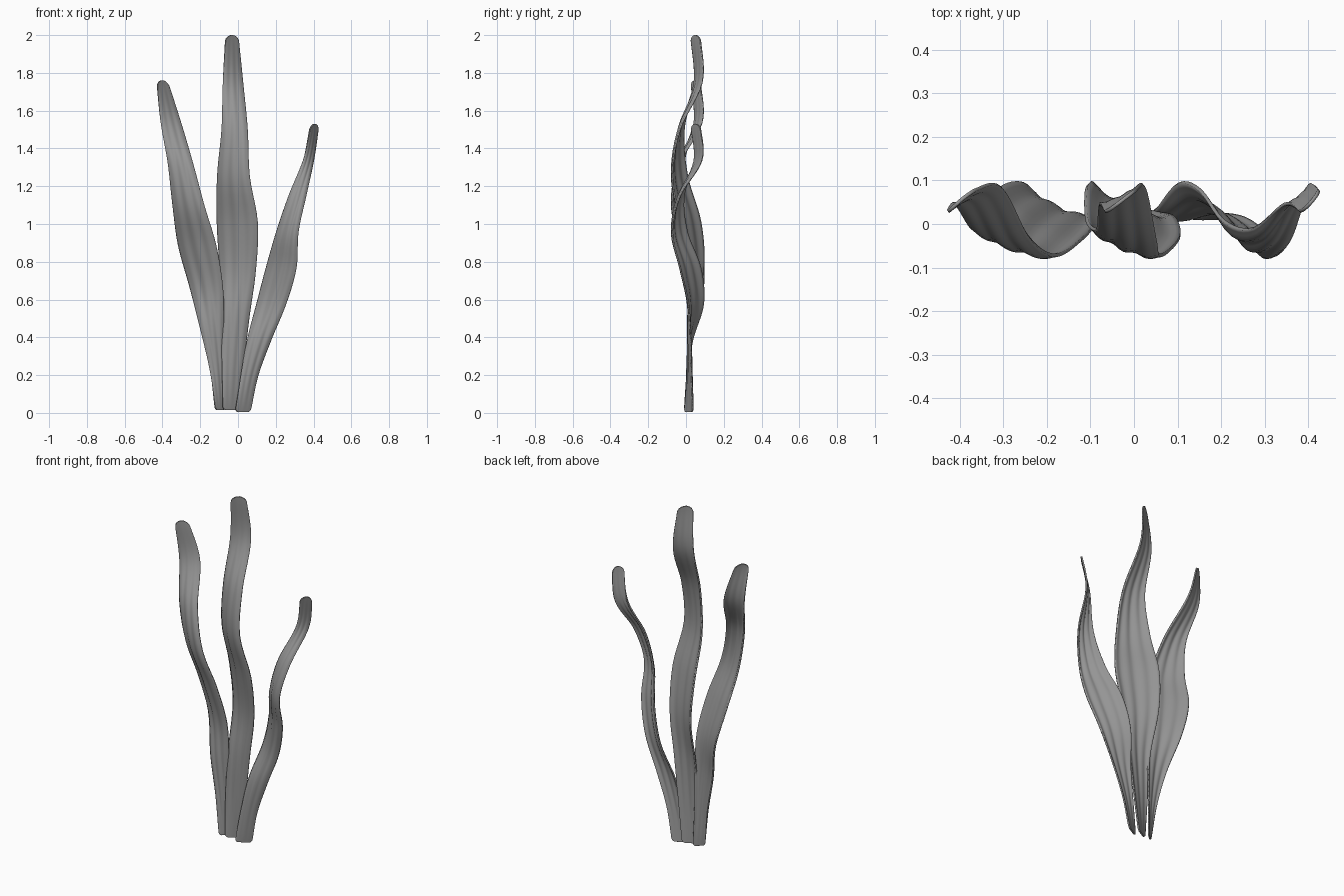
import bpy
import math

cube = bpy.data.objects.get("Cube")
if cube:
    bpy.data.objects.remove(cube, do_unlink=True)

ROWS, COLS = 64, 20
THICKNESS = 0.008

# One plain material for every blade
grey = bpy.data.materials.new("plain_grey")
grey.use_nodes = True
COLOUR = (0.3, 0.3, 0.3, 1)
grey.diffuse_color = COLOUR
grey.node_tree.nodes["Principled BSDF"].inputs["Base Color"].default_value = COLOUR


def smooth(values, t):
    """Catmull-Rom value at t (0 to 1) through evenly spaced stations."""
    last = len(values) - 1
    i = min(int(t * last), last - 1)
    f = t * last - i
    b, c = values[i], values[i + 1]
    a = values[i - 1] if i > 0 else 2 * b - c
    d = values[i + 2] if i + 2 <= last else 2 * c - b
    return b + 0.5 * f * (c - a + f * (2 * a - 5 * b + 4 * c - d + f * (3 * (b - c) + d - a)))


def rounding(distance, radius):
    """Width factor that rounds off the end of a blade."""
    if distance >= radius:
        return 1
    return max(0.15, math.sqrt(1 - (1 - distance / radius) ** 2))


# Shared forward and backward sway, and twist, from base to tip
SWAY = [.015, .015, .02, .04, .01, -.045, -.03, .06, .05]
TWIST = [.045, .02, -.01, -.08, -.11, -.08, -.02, .04, .05]


def blade(name, bottom, top, low_edge, high_edge):
    verts, faces = [], []
    for r in range(ROWS + 1):
        t = 0.5 - 0.5 * math.cos(math.pi * r / ROWS)
        z = bottom + (top - bottom) * t
        x0, x1 = smooth(low_edge, t), smooth(high_edge, t)
        round_off = rounding(top - z, 0.035) * (0.6 + 0.4 * rounding(z - bottom, 0.02))
        bulge = math.sin(math.pi * t)
        for c in range(COLS + 1):
            v = (2 * c / COLS - 1) * round_off
            x = (x0 + x1) / 2 + v * (x1 - x0) / 2
            y = smooth(SWAY, t) + v * smooth(TWIST, t) / 2
            # Bowed cross-section with shallow lengthwise ribs
            y -= bulge * (0.02 * (0.5 - v * v) + 0.004 * math.cos(3 * math.pi * v))
            verts.append((x, y, z))
    step = COLS + 1
    for r in range(ROWS):
        for c in range(COLS):
            i = r * step + c
            faces.append((i, i + 1, i + step + 1, i + step))
    mesh = bpy.data.meshes.new(name)
    mesh.from_pydata(verts, [], faces)
    mesh.materials.append(grey)
    obj = bpy.data.objects.new(name, mesh)
    bpy.context.collection.objects.link(obj)
    solid = obj.modifiers.new("thickness", "SOLIDIFY")
    solid.thickness = THICKNESS
    solid.offset = 0
    bpy.ops.object.select_all(action="DESELECT")
    obj.select_set(True)
    bpy.context.view_layer.objects.active = obj
    bpy.ops.object.shade_smooth_by_angle(angle=math.radians(40))
    return obj


# Tall middle blade
blade("middle_blade", .015, 2,
      [-.08, -.085, -.085, -.095, -.11, -.108, -.085, -.08, -.065],
      [0, .03, .06, .095, .105, .062, .05, .025, 0])

# Blade leaning to the right side
blade("right_blade", .015, 1.76,
      [-.12, -.15, -.2, -.255, -.315, -.345, -.37, -.41, -.43],
      [-.07, -.075, -.075, -.08, -.115, -.18, -.24, -.305, -.375])

# Short blade leaning to the left side
blade("left_blade", .005, 1.53,
      [-.015, .015, .05, .1, .15, .205, .27, .345, .385],
      [.065, .105, .175, .255, .31, .32, .36, .4, .428])
